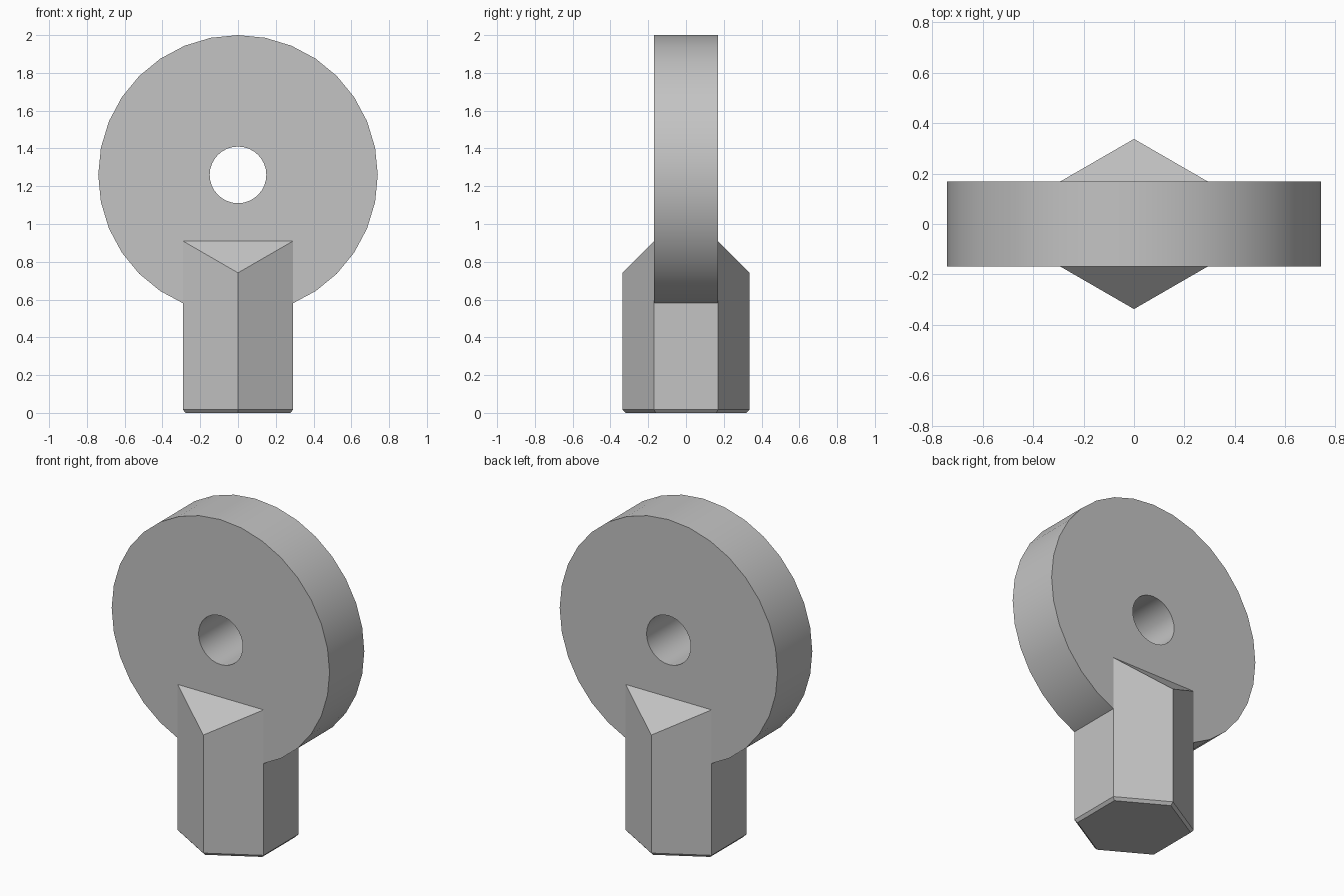
import bpy
import bmesh
import math
from mathutils import Vector

RADIUS = 0.74        # disc
HOLE = 0.15
CENTRE_Z = 1.26
HEX_R = 0.337        # corner radius of the shank
HALF = HEX_R / 2     # half the disc thickness, flush with the shank's flats
SHOULDER_Z = 0.91
CHAMFER = 0.017

cube = bpy.data.objects.get("Cube")
if cube:
    bpy.data.objects.remove(cube, do_unlink=True)

grey = bpy.data.materials.new("plain grey")
grey.use_nodes = True
colour = (0.55, 0.55, 0.55, 1)
grey.diffuse_color = colour
grey.node_tree.nodes["Principled BSDF"].inputs["Base Color"].default_value = colour


def finish(name, bm):
    bmesh.ops.recalc_face_normals(bm, faces=bm.faces)
    mesh = bpy.data.meshes.new(name)
    bm.to_mesh(mesh)
    bm.free()
    mesh.materials.append(grey)
    obj = bpy.data.objects.new(name, mesh)
    bpy.context.collection.objects.link(obj)
    return obj


def loft(bm, rings, closed=False):
    """Skin neighbouring rings of points with quads; returns the vertex rings."""
    loops = [[bm.verts.new(p) for p in ring] for ring in rings]
    pairs = list(zip(loops, loops[1:]))
    if closed:
        pairs.append((loops[-1], loops[0]))
    for a, b in pairs:
        for i in range(len(a)):
            j = (i + 1) % len(a)
            bm.faces.new((a[i], a[j], b[j], b[i]))
    return loops


def circle(radius, sides, start=0.0):
    step = math.tau / sides
    return [(radius * math.cos(start + i * step), radius * math.sin(start + i * step))
            for i in range(sides)]


# Upright disc with a through hole
bm = bmesh.new()
section = [(RADIUS, -HALF), (RADIUS, HALF), (HOLE, HALF), (HOLE, -HALF)]
loft(bm, [[(x, y, CENTRE_Z + z) for x, z in circle(r, 32)] for r, y in section], closed=True)
disc = finish("pierced_disc", bm)

# Hexagonal shank with a chamfered foot, running up inside the disc
bm = bmesh.new()
levels = [(HEX_R - CHAMFER, 0), (HEX_R, CHAMFER), (HEX_R, 1.05)]
loops = loft(bm, [[(x, y, z) for x, y in circle(r, 6, math.pi / 2)] for r, z in levels])
bm.faces.new(loops[0])
bm.faces.new(loops[-1])

# Sloped shoulders on front and back
for side in (-1, 1):
    cut = bmesh.ops.bisect_plane(
        bm, geom=bm.verts[:] + bm.edges[:] + bm.faces[:],
        plane_co=Vector((0, side * HALF, SHOULDER_Z)),
        plane_no=Vector((0, side, 1)), clear_outer=True)
    rim = [e for e in cut["geom_cut"] if isinstance(e, bmesh.types.BMEdge)]
    bmesh.ops.holes_fill(bm, edges=rim, sides=0)
shank = finish("hexagonal_shank", bm)

# Smooth the round surfaces, keep the edges crisp
bpy.ops.object.select_all(action="DESELECT")
for obj in (disc, shank):
    obj.select_set(True)
bpy.context.view_layer.objects.active = disc
bpy.ops.object.shade_smooth_by_angle(angle=math.radians(30))
